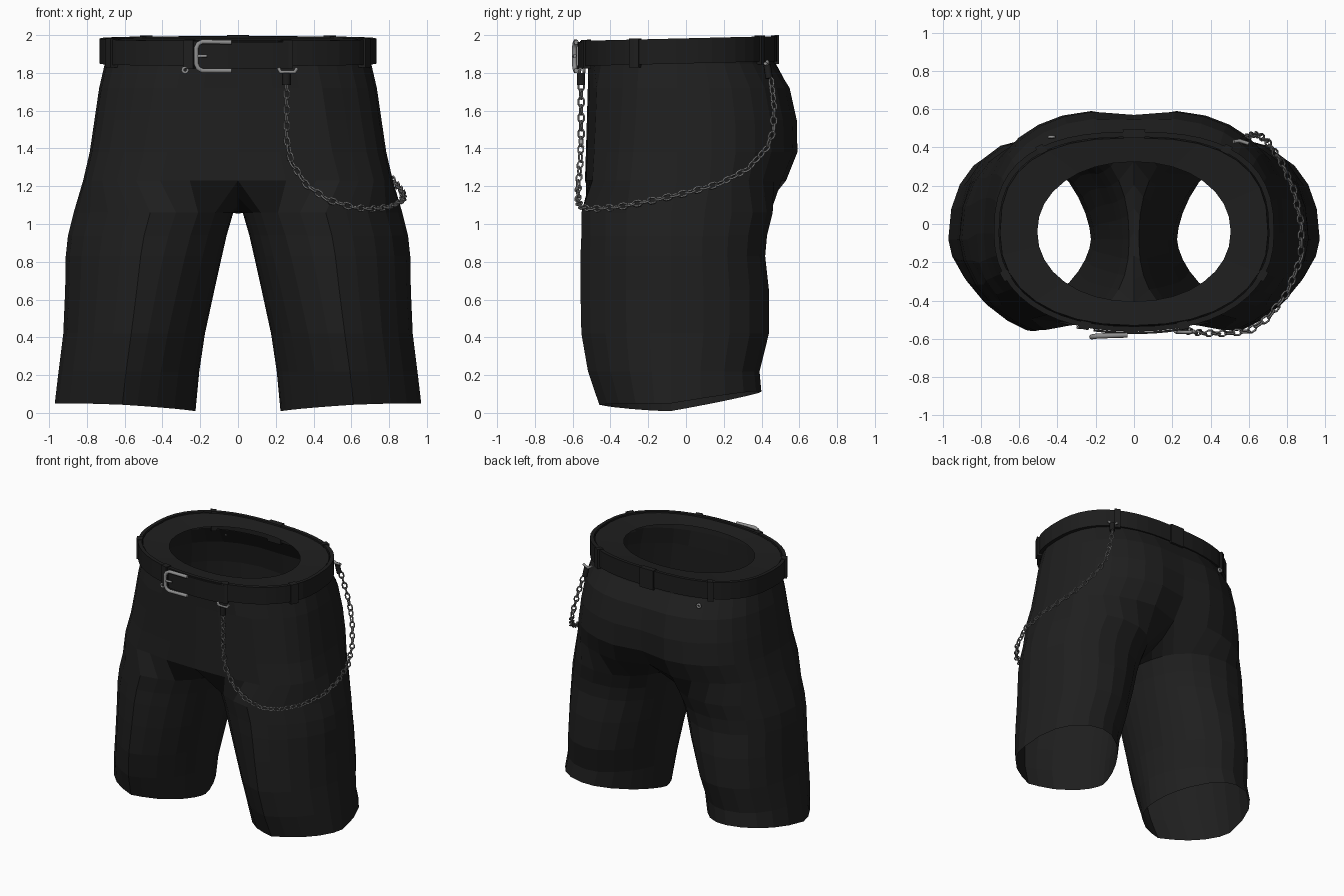
import bpy, bmesh, math
from mathutils import Vector, Matrix

if "Cube" in bpy.data.objects:
    bpy.data.objects.remove(bpy.data.objects["Cube"])


def material(name, v):
    m = bpy.data.materials.new(name)
    m.diffuse_color = (v, v, v, 1)
    m.use_nodes = True
    m.node_tree.nodes["Principled BSDF"].inputs["Base Color"].default_value = m.diffuse_color
    return m


FABRIC = material("black fabric", 0.0135)
LEATHER = material("black leather", 0.012)
STEEL = material("polished steel", 0.27)
CHAIN = material("dark steel", 0.18)
TILT = .012               # waist rises slightly toward the back
WF, WB = 2.25, 2.6        # waist squareness, front and back


def finish(name, bm, mat):
    bmesh.ops.recalc_face_normals(bm, faces=bm.faces)
    me = bpy.data.meshes.new(name)
    bm.to_mesh(me)
    bm.free()
    me.materials.append(mat)
    ob = bpy.data.objects.new(name, me)
    bpy.context.collection.objects.link(ob)
    return ob


def oval(a, cx, cy, hx, yf, yb, e):
    """Point on a rounded oval, angle 0 = outward, -90 = front."""
    c, s = math.cos(a), math.sin(a)
    x = math.copysign(abs(c) ** (2 / e), c) * hx
    y = abs(s) ** (2 / e) * ((yb - cy) if s > 0 else (yf - cy))
    return Vector((cx + x, cy + y, 0))


# ---- shorts: half torso flowing into one leg, then mirrored ----
OUT, INN = 16, 8          # outer spans, inner-leg spans
CREASE = 3                # column of the pressed front crease
torso = [  # z, half width, front, back, seat cleft, squareness front/back
    (1.975, .70, -.53, .45, 0, WF, WB), (1.85, .705, -.52, .475, 0, WF, WB),
    (1.72, .735, -.52, .56, .015, 2.35, 2.6), (1.55, .76, -.525, .60, .03, 2.45, 2.6),
    (1.38, .785, -.53, .605, .05, 2.6, 2.6), (1.23, .82, -.535, .54, .09, 2.8, 2.7)]
leg = [    # z, outer x, inner x, front, back, inner squareness
    (1.06, .87, .025, -.54, .46, 2.3), (.94, .90, .06, -.54, .43, 2.2),
    (.83, .912, .085, -.545, .42, 2.1), (.65, .915, .125, -.545, .44, 1.95),
    (.42, .925, .175, -.54, .44, 1.8), (.22, .95, .205, -.505, .39, 1.7),
    (.05, .97, .225, -.445, .40, 1.65)]


def waist(a, grow=0.0, z=1.975):
    e = WF if math.sin(a) < 0 else WB
    p = oval(a, 0, -.05, .70 + grow, -.53 - grow, .45 + grow, e)
    p.z = z + TILT * p.y / .5
    return p


bm = bmesh.new()
rows = []
for z, hx, yf, yb, cleft, ef, eb in torso:
    row = []
    for i in range(OUT + 1):
        a = -math.pi / 2 + math.pi * i / OUT
        p = oval(a, 0, -.05, hx, yf, yb, ef if a < 0 else eb)
        p.z = z + (TILT * p.y / .5 if z > 1.9 else 0)
        if p.y > 0:
            p.y -= cleft * max(0, 1 - p.x / .25)
        if i in (0, OUT):
            p.x = 0
        if i == CREASE and z < 1.8:      # front pleat
            p.y -= .02
        row.append(bm.verts.new(p))
    rows.append(row)
front, back = rows[-1][0].co, rows[-1][-1].co
for k in range(1, INN):             # crotch seam under the body
    u = k / INN
    p = back.lerp(front, u)
    p.z -= .175 * math.sin(math.pi * u) ** .7
    rows[-1].append(bm.verts.new(p))
for j, (z, xo, xi, yf, yb, ei) in enumerate(leg):
    row = []
    for i in range(OUT + INN):
        if i <= OUT:
            a = math.radians(-138 + 276 * i / OUT)
        else:
            a = math.radians(138 + 84 * (i - OUT) / INN)
        e = ei if math.cos(a) < 0 else (1.7 if math.sin(a) < 0 else 2.2)
        p = oval(a, (xo + xi) / 2, -.08, (xo - xi) / 2, yf, yb, e)
        p.z = z
        if i == CREASE:             # pressed crease
            p.y -= .015
        if j == len(leg) - 1:       # tilted hem
            p.z = .01 + .04 * (p.x - .225) / .745 + .17 * max(0, p.y + .08) \
                + .04 * max(0, -p.y - .15)
        row.append(bm.verts.new(p))
    rows.append(row)
for r, s in zip(rows, rows[1:]):
    n = OUT + INN if len(r) == OUT + INN else OUT
    for i in range(n):
        k = (i + 1) % len(r)
        bm.faces.new((r[i], r[k], s[k], s[i]))
# waistband rim turned inward
rim = []
for i in range(OUT + 1):
    p = oval(-math.pi / 2 + math.pi * i / OUT, 0, -.04, .505, -.405, .325, 2.1)
    p.z = 1.96 + TILT * p.y / .5
    if i in (0, OUT):
        p.x = 0
    rim.append(bm.verts.new(p))
for i in range(OUT):
    bm.faces.new((rim[i], rim[i + 1], rows[0][i + 1], rows[0][i]))
shorts = finish("shorts", bm, FABRIC)
mir = shorts.modifiers.new("mirror", 'MIRROR')
mir.merge_threshold = .001


# ---- belt: rectangular section swept round the waist ----
def band(name, angles, section, mat, closed):
    bm = bmesh.new()
    loops = [[bm.verts.new(waist(a, g, z)) for g, z in section] for a in angles]
    n = len(section)
    pairs = list(zip(loops, loops[1:])) + ([(loops[-1], loops[0])] if closed else [])
    for p, q in pairs:
        for i in range(n):
            k = (i + 1) % n
            bm.faces.new((p[i], p[k], q[k], q[i]))
    if not closed:
        bm.faces.new(loops[0])
        bm.faces.new(loops[-1])
    return finish(name, bm, mat)


def box_section(g0, g1, z0, z1):
    return [(g0, z0), (g1, z0), (g1, z1), (g0, z1)]


def angle_at(x, front=True):
    a = math.acos((abs(x) / .70) ** ((WF if front else WB) / 2))
    a = -a if front else a
    return a if x >= 0 else math.pi - a


band("belt", [math.tau * i / 48 for i in range(48)],
     box_section(.005, .032, 1.85, 1.983), LEATHER, True)
band("belt_tail", [angle_at(-.2 + .45 * i / 6) for i in range(7)],
     box_section(.033, .045, 1.835, 1.978), LEATHER, False)
spots = [(.25, True), (-.25, True), (.65, True), (-.65, True),
         (.47, False), (-.47, False), (0, False)]
for x, f in spots:
    a = angle_at(x, f)
    w = .026 / (.7 if abs(x) < .6 else .5)
    band("belt_loop", [a - w, a, a + w], box_section(.0, .043, 1.835, 1.988),
         FABRIC, False)


# ---- metal parts bent from rod ----
def rod(name, pts, r, mat, cyclic=False):
    cu = bpy.data.curves.new(name, 'CURVE')
    cu.dimensions = '3D'
    cu.bevel_depth = r
    cu.bevel_resolution = 1
    cu.use_fill_caps = True
    sp = cu.splines.new('POLY')
    sp.points.add(len(pts) - 1)
    for q, p in zip(sp.points, pts):
        q.co = (*p, 1)
    sp.use_cyclic_u = cyclic
    cu.materials.append(mat)
    ob = bpy.data.objects.new(name, cu)
    bpy.context.collection.objects.link(ob)


rod("buckle_frame", [(-.035, -.58, 1.962), (-.19, -.585, 1.965), (-.212, -.588, 1.953),
                     (-.222, -.59, 1.93), (-.222, -.59, 1.85), (-.212, -.588, 1.825),
                     (-.19, -.585, 1.812), (-.035, -.58, 1.812)], .0135, STEEL)
rod("buckle_tongue", [(-.22, -.592, 1.888), (-.165, -.588, 1.89)], .009, STEEL)


def ring(name, c, r, mat, n=8):
    rod(name, [(c[0] + r * math.cos(math.tau * i / n), c[1],
                c[2] + r * math.sin(math.tau * i / n)) for i in range(n)],
        .008, mat, True)


ring("front_ring", (-.28, -.54, 1.815), .014, STEEL)
ring("back_ring", (-.43, .455, 1.81), .014, STEEL)
rod("front_hook", [(.215, -.56, 1.825), (.225, -.565, 1.805), (.30, -.565, 1.805),
                   (.312, -.56, 1.825)], .010, STEEL)
rod("front_chain_tab", [(.257, -.555, 1.80), (.257, -.555, 1.735)], .024, LEATHER)
rod("back_hook", [(.52, .43, 1.86), (.55, .435, 1.84), (.60, .42, 1.85)], .010, STEEL)
rod("back_chain_tab", [(.565, .43, 1.84), (.575, .44, 1.77)], .02, LEATHER)

# ---- hanging chain: alternating links along a sagging path ----
path = [Vector(p) for p in [
    (.257, -.555, 1.73), (.257, -.555, 1.45), (.285, -.56, 1.32), (.36, -.57, 1.21),
    (.47, -.572, 1.13), (.6, -.56, 1.09), (.70, -.49, 1.08), (.80, -.36, 1.09),
    (.872, -.18, 1.125), (.875, 0, 1.165), (.835, .18, 1.215), (.77, .325, 1.29),
    (.70, .425, 1.4), (.655, .465, 1.5), (.62, .467, 1.62), (.58, .45, 1.77)]]
bm = bmesh.new()
STEP, MAJ, MIN = .042, 8, 4
count, carry = 0, 0.0
for p, q in zip(path, path[1:]):
    d = q - p
    frame = d.to_track_quat('X', 'Z').to_matrix().to_4x4()
    t = carry
    while t < d.length:
        m = Matrix.Translation(p + d.normalized() * t) @ frame \
            @ Matrix.Rotation(math.radians(20 + 90 * (count % 2)), 4, 'X')
        grid = []
        for i in range(MAJ):
            a = math.tau * (i + .5) / MAJ
            for k in range(MIN):
                b = math.tau * k / MIN
                w = .006 * math.cos(b)
                grid.append(bm.verts.new(m @ Vector((
                    (.027 + w) * math.cos(a), (.0165 + w) * math.sin(a),
                    .006 * math.sin(b)))))
        for i in range(MAJ):
            for k in range(MIN):
                i2, k2 = (i + 1) % MAJ, (k + 1) % MIN
                bm.faces.new((grid[i * MIN + k], grid[i2 * MIN + k],
                              grid[i2 * MIN + k2], grid[i * MIN + k2]))
        count += 1
        t += STEP
    carry = t - d.length
finish("chain", bm, CHAIN)
